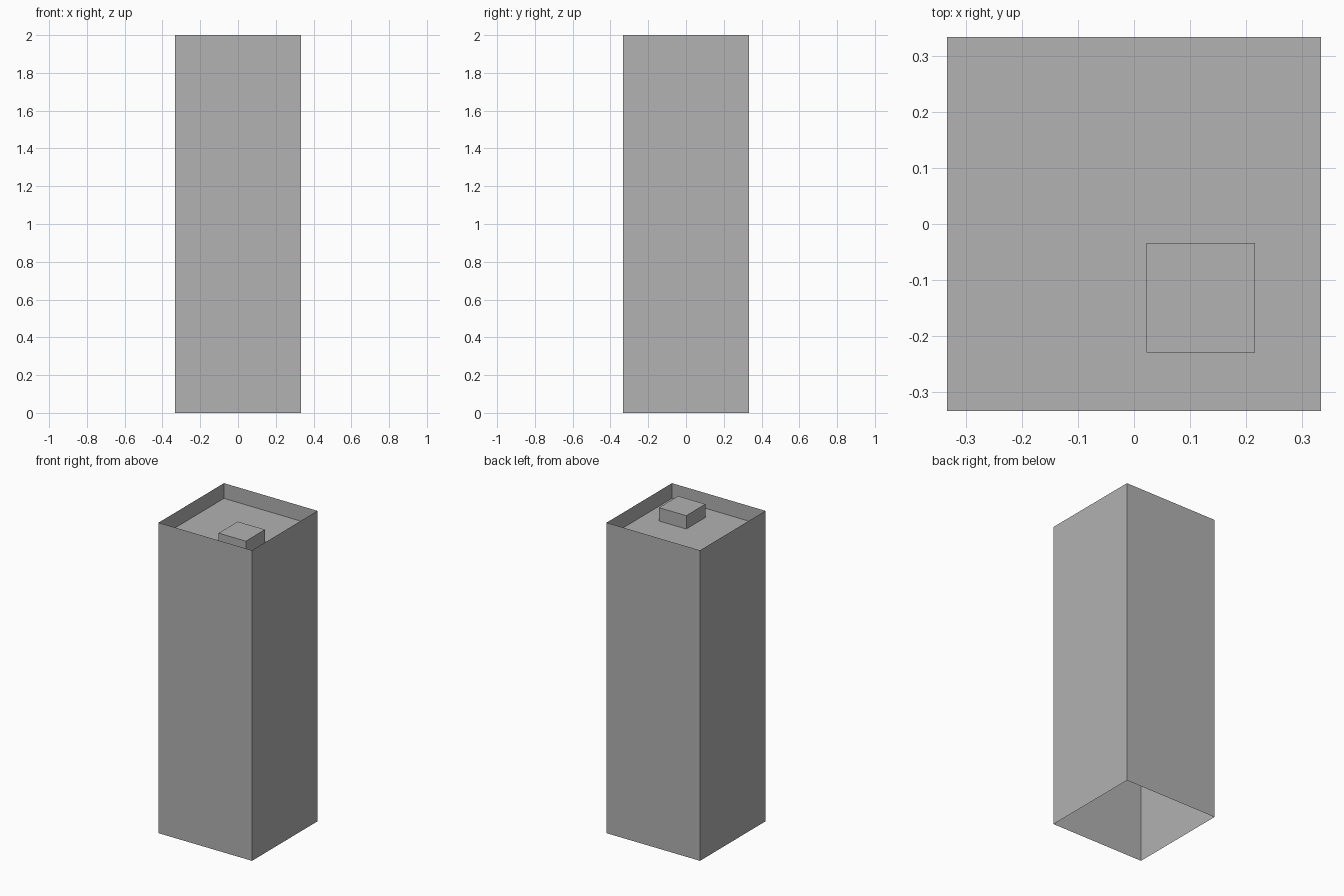
import bpy
import bmesh

cube = bpy.data.objects.get("Cube")
if cube:
    bpy.data.objects.remove(cube, do_unlink=True)

HALF = 0.333      # half the tower width
WALL = 0.022      # parapet thickness
TOP = 2.0         # parapet height
ROOF = 1.902      # sunken roof height

grey = bpy.data.materials.new("plain grey")
grey.use_nodes = True
colour = (0.445, 0.445, 0.445, 1)
grey.diffuse_color = colour
grey.node_tree.nodes["Principled BSDF"].inputs["Base Color"].default_value = colour


def add_object(name, bm):
    mesh = bpy.data.meshes.new(name)
    bm.to_mesh(mesh)
    bm.free()
    mesh.materials.append(grey)
    obj = bpy.data.objects.new(name, mesh)
    bpy.context.collection.objects.link(obj)
    return obj


def open_box(x0, x1, y0, y1, z0, z1):
    """Box without a bottom; returns the bmesh and its top face."""
    bm = bmesh.new()
    corners = [(x0, y0), (x1, y0), (x1, y1), (x0, y1)]
    low = [bm.verts.new((x, y, z0)) for x, y in corners]
    high = [bm.verts.new((x, y, z1)) for x, y in corners]
    for i in range(4):
        j = (i + 1) % 4
        bm.faces.new((low[i], low[j], high[j], high[i]))
    return bm, bm.faces.new(high)


# Hollow tower shell, open underneath, with a parapet around a sunken roof
bm, top = open_box(-HALF, HALF, -HALF, HALF, 0, TOP)
bmesh.ops.inset_region(bm, faces=[top], thickness=WALL)
roof = bmesh.ops.extrude_discrete_faces(bm, faces=[top])["faces"][0]
for v in roof.verts:
    v.co.z = ROOF
add_object("tower_shell", bm)

# Small rooftop housing
bm, top = open_box(0.022, 0.216, -0.229, -0.034, ROOF, 1.988)
add_object("roof_housing", bm)
